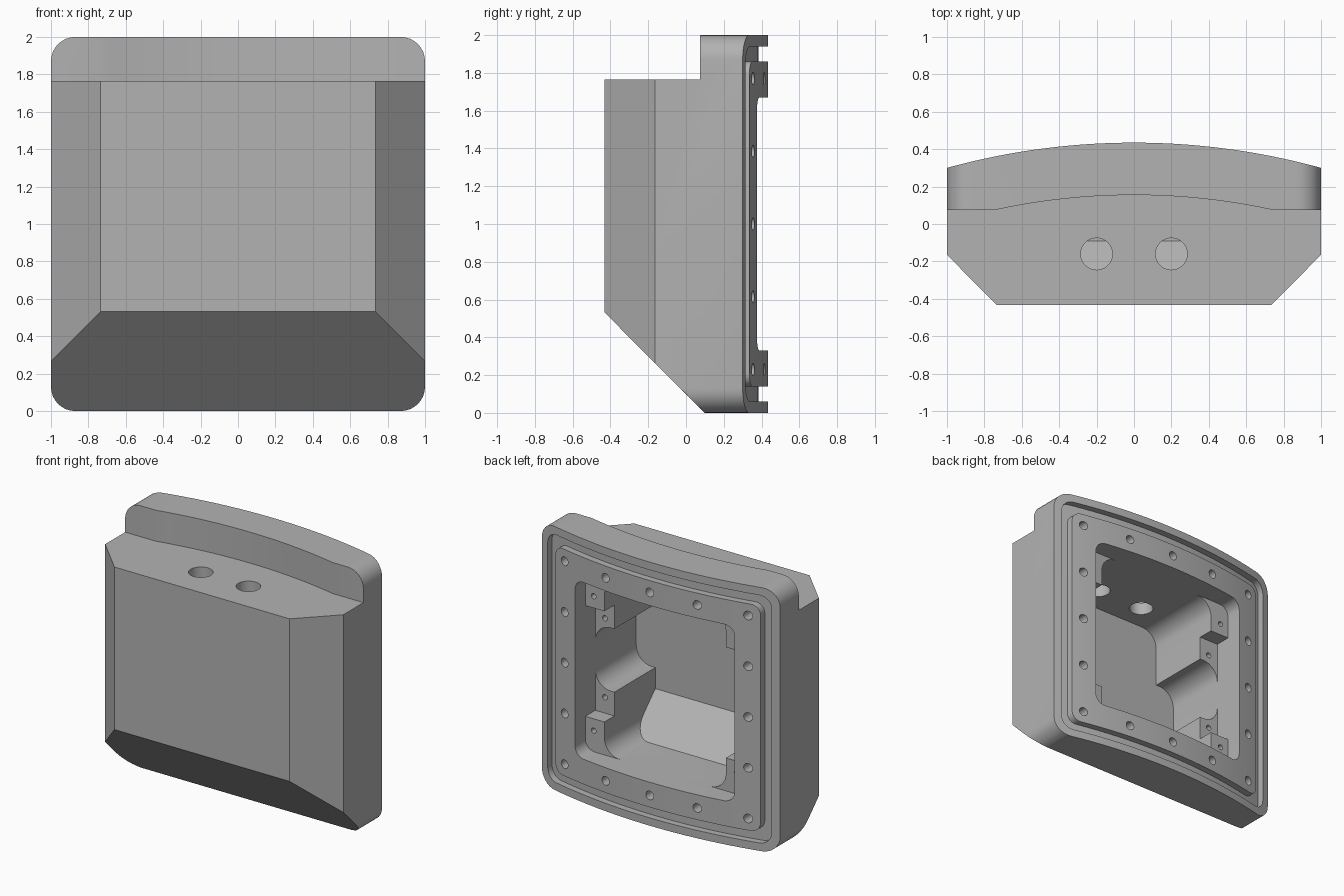
import bpy, bmesh
from math import sin, cos, pi
from mathutils import Vector

if "Cube" in bpy.data.objects:
    bpy.data.objects.remove(bpy.data.objects["Cube"])

grey = bpy.data.materials.new("plain grey")
grey.use_nodes = True
COLOUR = (0.45, 0.45, 0.45, 1)
grey.diffuse_color = COLOUR
grey.node_tree.nodes["Principled BSDF"].inputs["Base Color"].default_value = COLOUR

# Which axes a 2D profile and its extrusion run along
AXES = {"x": lambda u, v, w: (w, u, v),
        "y": lambda u, v, w: (u, w, v),
        "z": lambda u, v, w: (u, v, w)}


def prism(name, profile, start, end, axis):
    bm = bmesh.new()
    place = AXES[axis]
    low = [bm.verts.new(place(u, v, start)) for u, v in profile]
    high = [bm.verts.new(place(u, v, end)) for u, v in profile]
    bm.faces.new(low)
    bm.faces.new(high[::-1])
    for i in range(len(low)):
        j = (i + 1) % len(low)
        bm.faces.new((low[i], high[i], high[j], low[j]))
    bmesh.ops.recalc_face_normals(bm, faces=bm.faces)
    mesh = bpy.data.meshes.new(name)
    bm.to_mesh(mesh)
    bm.free()
    mesh.materials.append(grey)
    ob = bpy.data.objects.new(name, mesh)
    bpy.context.collection.objects.link(ob)
    return ob


def combine(target, tool, operation="DIFFERENCE"):
    mod = target.modifiers.new(operation.lower(), "BOOLEAN")
    mod.operation, mod.solver, mod.object = operation, "EXACT", tool
    bpy.context.view_layer.objects.active = target
    bpy.ops.object.modifier_apply(modifier=mod.name)
    bpy.data.objects.remove(tool)


def arc(cx, cz, r, a, b, n=8):
    return [(cx + r * cos(a + (b - a) * i / n), cz + r * sin(a + (b - a) * i / n))
            for i in range(n + 1)]


def rounded(half, r):
    """Rounded square centred on x = 0, z = 1."""
    k = half - r
    pts = []
    for q, (sx, sz) in enumerate(((1, 1), (-1, 1), (-1, -1), (1, -1))):
        pts += arc(sx * k, 1 + sz * k, r, q * pi / 2, (q + 1) * pi / 2)
    return pts


def bow(depth, half=1.0, n=40):
    """Curved line parallel to the bowed back, from +x to -x."""
    R = 3.77
    c = 0.435 - R
    xs = [half * (1 - 2 * i / n) for i in range(n + 1)]
    return [(x, c + ((R - depth) ** 2 - x * x) ** 0.5) for x in xs]


def drill(target, x, z, r, y0, y1):
    combine(target, prism("drill", arc(x, z, r, 0, 2 * pi, 20)[:-1], y0, y1, "y"))


# Housing: bowed back, chamfered front corners, rounded corners
outline = bow(0) + [(-1, -0.165), (-0.735, -0.432), (0.735, -0.432), (1, -0.165)]
body = prism("housing", outline, 0, 2, "z")
combine(body, prism("corners", rounded(1, 0.13), -1, 1, "y"), "INTERSECT")
combine(body, prism("underside", [(-0.6, 0.7), (0.19, -0.09), (-0.6, -0.09)], -2, 2, "x"))

# Ledge along the top front
ledge = [(1.2, 0.075)] + bow(0.28, 0.74, 24) + [(-1.2, 0.075), (-1.2, -1), (1.2, -1)]
combine(body, prism("ledge", ledge, 1.765, 2.2, "z"))

# Seal groove following the bowed back
groove = prism("groove", rounded(0.94, 0.09), -0.1, 0.7, "y")
combine(groove, prism("flange_core", rounded(0.86, 0.07), -0.2, 0.8, "y"))
combine(groove, prism("groove_floor", bow(0.05, 1.1) + [(-1.1, 0.6), (1.1, 0.6)],
                      -0.1, 2.1, "z"), "INTERSECT")
combine(body, groove)

# Deep pocket, with a screw post in each corner and a sloping floor
quarter = arc(0.54, 0.89 - 1, 0.13, 0, -pi / 2) + [(0.51, 0.76 - 1)] + \
    arc(0.38, 0.46 - 1, 0.13, 0, -pi / 2)
lower = quarter + [(-x, z) for x, z in quarter[::-1]]
upper = [(x, -z) for x, z in lower[::-1]]
pocket = prism("pocket", [(x, z + 1) for x, z in lower + upper], -0.36, 0.7, "y")
combine(pocket, prism("slope", [(-0.6, 0.84), (0.4, -0.16), (-0.6, -0.16)], -2, 2, "x"))
combine(body, pocket)

# Opening and stepped tops of the posts
combine(body, prism("opening", rounded(0.67, 0.08), 0.25, 0.7, "y"))
step = [(-0.67, 0.58), (0.67, 0.58), (0.67, 1.42), (-0.67, 1.42)]
combine(body, prism("post_step", step, 0.13, 0.7, "y"))

# Screw holes in the posts and around the flange
for side in (-1, 1):
    for up in (-1, 1):
        drill(body, side * 0.59, 1 + up * 0.3, 0.02, 0.03, 0.3)
        drill(body, side * 0.6, 1 + up * 0.51, 0.02, 0.15, 0.4)
    for i in range(-2, 3):
        drill(body, side * 0.77, 1 + i * 0.385, 0.033, 0.24, 0.6)
    for i in (-1, 0, 1):
        drill(body, i * 0.385, 1 + side * 0.77, 0.033, 0.3, 0.6)

# Cable holes through the top
for x in (-0.2, 0.2):
    combine(body, prism("cable_hole", arc(x, -0.16, 0.085, 0, 2 * pi, 32)[:-1],
                        1.6, 1.85, "z"))

bpy.ops.object.select_all(action="DESELECT")
body.select_set(True)
bpy.context.view_layer.objects.active = body
bpy.ops.object.shade_smooth_by_angle(angle=0.5)
